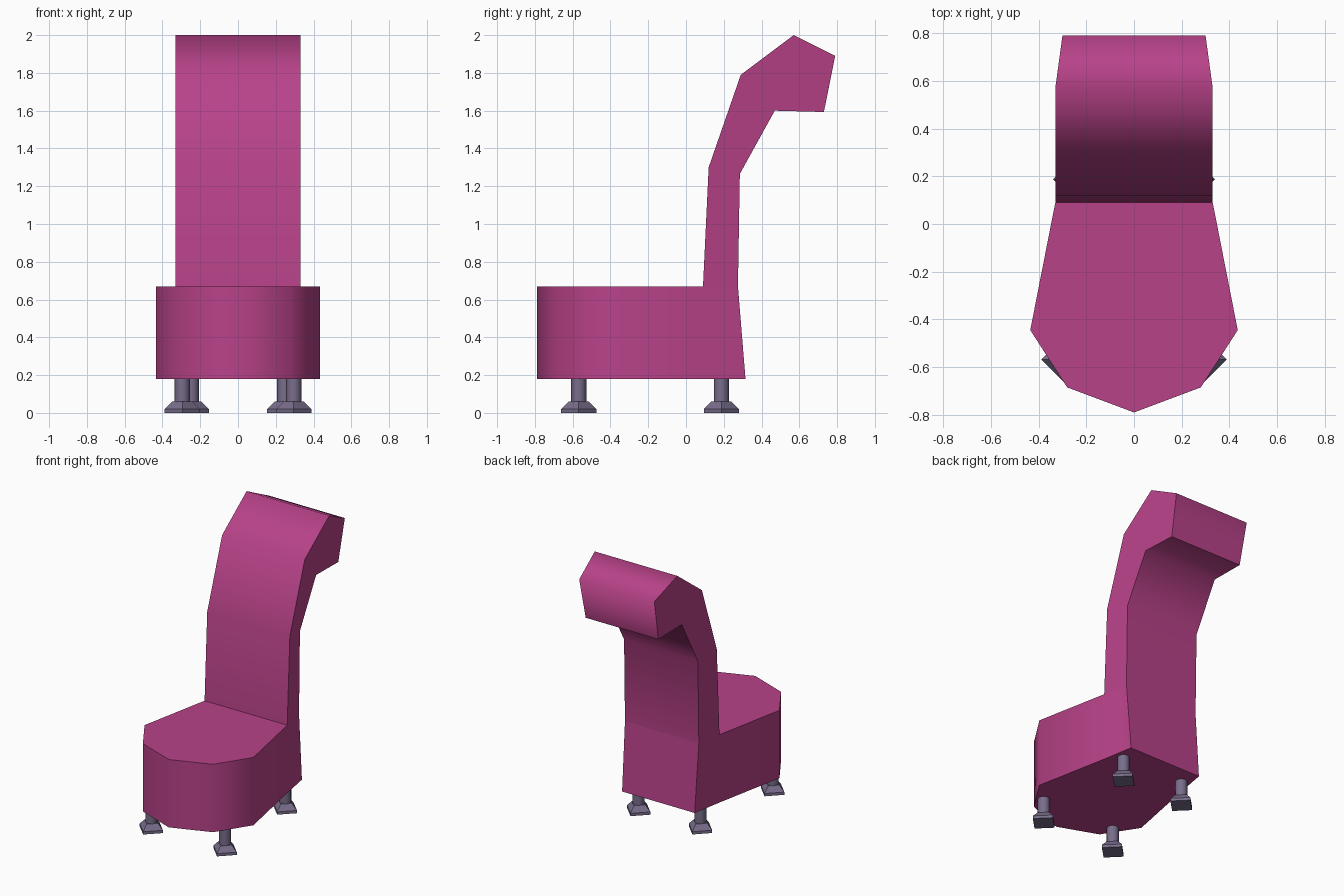
import bpy, bmesh, math

if "Cube" in bpy.data.objects:
    bpy.data.objects.remove(bpy.data.objects["Cube"])


def material(name, rgb):
    m = bpy.data.materials.new(name)
    m.diffuse_color = (*rgb, 1)
    m.use_nodes = True
    m.node_tree.nodes["Principled BSDF"].inputs["Base Color"].default_value = m.diffuse_color
    return m


fabric = material("pink fabric", (0.48, 0.055, 0.25))
metal = material("purple grey metal", (0.19, 0.155, 0.26))


def loft(name, rings, mat, angle):
    """Join matching rings of points with quads and cap both ends."""
    bm = bmesh.new()
    rows = [[bm.verts.new(p) for p in ring] for ring in rings]
    n = len(rows[0])
    for a, b in zip(rows, rows[1:]):
        for i in range(n):
            j = (i + 1) % n
            bm.faces.new((a[i], a[j], b[j], b[i]))
    bm.faces.new(rows[0][::-1])
    bm.faces.new(rows[-1])
    bmesh.ops.recalc_face_normals(bm, faces=bm.faces)
    mesh = bpy.data.meshes.new(name)
    bm.to_mesh(mesh)
    bm.free()
    ob = bpy.data.objects.new(name, mesh)
    bpy.context.collection.objects.link(ob)
    mesh.materials.append(mat)
    bpy.ops.object.select_all(action='DESELECT')
    ob.select_set(True)
    bpy.context.view_layer.objects.active = ob
    bpy.ops.object.shade_smooth_by_angle(angle=math.radians(angle))
    return ob


# Seat: pointed front outline, rear edge leaning forward towards the top
def seat_ring(z, rear_y, rear_x):
    half = [(0.28, -0.685), (0.435, -0.445), (0.33, 0.09), (rear_x, rear_y)]
    outline = [(0, -0.79)] + half + [(-x, y) for x, y in reversed(half)]
    return [(x, y, z) for x, y in outline]


loft("seat", [seat_ring(0.18, 0.315, 0.29), seat_ring(0.67, 0.275, 0.295)], fabric, 60)

# Backrest: hooked side profile (y, z, half width), slightly narrower at the rear
profile = [(0.09, 0.67, 0.33), (0.12, 1.30, 0.33), (0.29, 1.79, 0.33),
           (0.57, 2.00, 0.33), (0.79, 1.89, 0.30), (0.73, 1.593, 0.29),
           (0.47, 1.60, 0.295), (0.285, 1.265, 0.295), (0.275, 0.67, 0.295)]
loft("backrest", [[(s * w, y, z) for y, z, w in profile] for s in (-1, 1)], fabric, 75)


# Legs: round post standing on a square flared foot turned by 45 degrees
def ring(cx, cy, z, r, n):
    return [(cx + r * math.cos(2 * math.pi * i / n),
             cy + r * math.sin(2 * math.pi * i / n), z) for i in range(n)]


for place, x, y in (("front", 0.295, -0.568), ("rear", 0.247, 0.187)):
    for side, s in (("left", -1), ("right", 1)):
        loft(f"{place}_{side}_foot",
             [ring(s * x, y, z, r, 4) for z, r in ((0, 0.093), (0.02, 0.093), (0.06, 0.053))],
             metal, 20)
        loft(f"{place}_{side}_leg_post",
             [ring(s * x, y, z, 0.04, 8) for z in (0.055, 0.185)], metal, 50)
